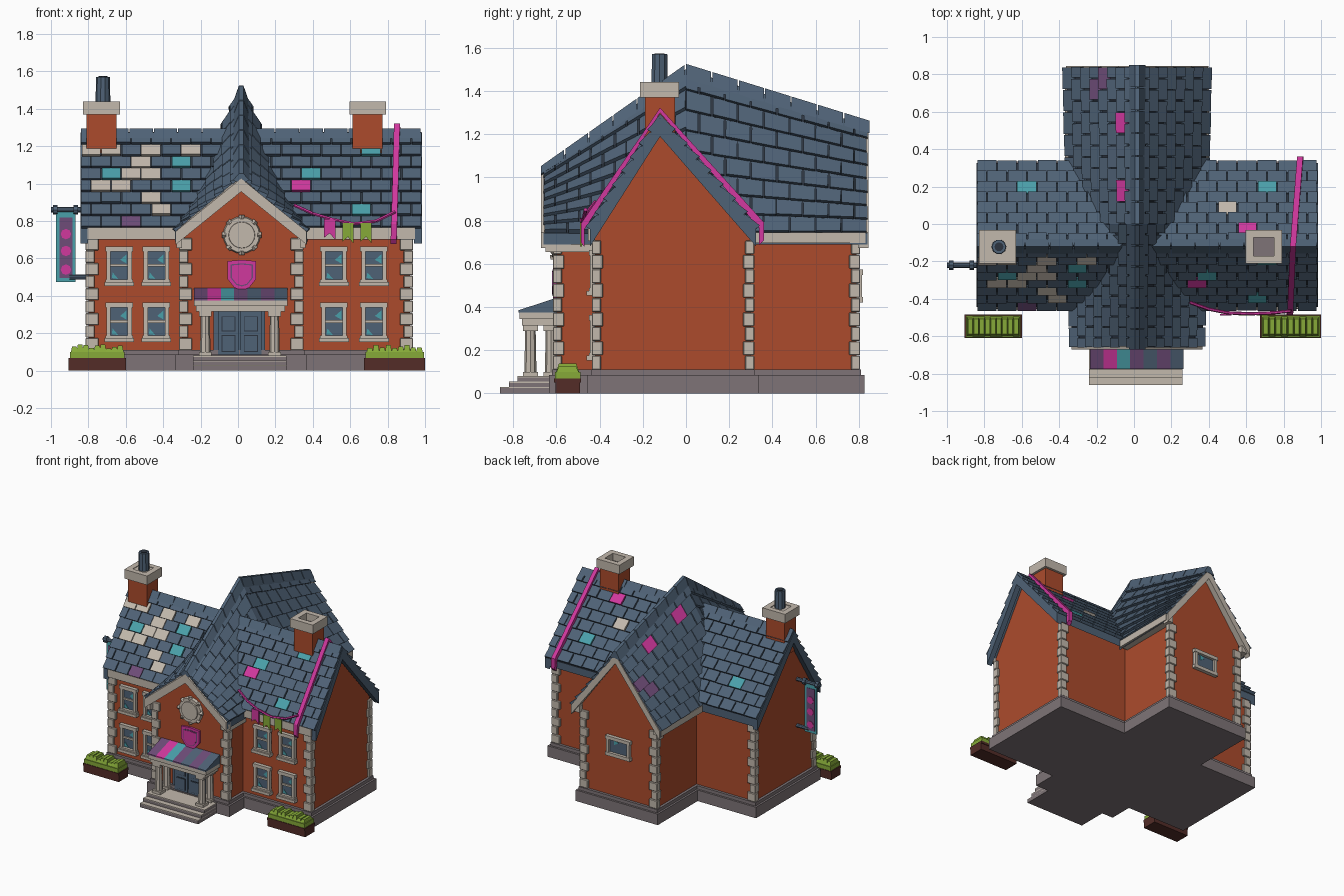
import bpy, bmesh, math, random
from mathutils import Vector as V

random.seed(7)
cube = bpy.data.objects.get("Cube")
if cube:
    bpy.data.objects.remove(cube)

# Palette
PALETTE = {"brick": "AC4B2C", "pale_stone": "C2B8AC", "grey_stone": "7E7477", "slate": "4F6276",
           "dark_slate": "2C343F", "pink": "D0389E", "teal": "4AA0AA", "green": "86AA38",
           "dark_wood": "532C27", "purple": "6E4C78"}
MATS = list(PALETTE)
for name, code in PALETTE.items():
    rgb = [int(code[i:i + 2], 16) / 255 for i in (0, 2, 4)]
    col = [c / 12.92 if c < 0.04 else ((c + 0.055) / 1.055) ** 2.4 for c in rgb] + [1]
    m = bpy.data.materials.new(name)
    m.use_nodes = True
    m.diffuse_color = col
    bsdf = m.node_tree.nodes["Principled BSDF"]
    bsdf.inputs["Base Color"].default_value = col
    bsdf.inputs["Roughness"].default_value = 0.8


class Part:
    """Collects lofted solids into one object."""
    def __init__(self, name):
        self.name, self.bm = name, bmesh.new()

    def loft(self, rings, mat):
        vs = [[self.bm.verts.new(p) for p in r] for r in rings]
        n = len(vs[0])
        faces = [self.bm.faces.new(vs[0]), self.bm.faces.new(vs[-1][::-1])]
        for a, b in zip(vs, vs[1:]):
            faces += [self.bm.faces.new((a[i], a[(i + 1) % n], b[(i + 1) % n], b[i])) for i in range(n)]
        for f in faces:
            f.material_index = MATS.index(mat)

    def box(self, x0, x1, y0, y1, z0, z1, mat):
        self.loft([[(x0, y0, z), (x1, y0, z), (x1, y1, z), (x0, y1, z)] for z in (z0, z1)], mat)

    def plate(self, pts, y0, y1, mat):
        """Outline in x and z, given depth in y."""
        self.loft([[(x, y, z) for x, z in pts] for y in (y0, y1)], mat)

    def rod(self, a, b, r0, r1, mat, sides=10):
        a, b = V(a), V(b)
        q = (b - a).to_track_quat('Z', 'Y')
        ang = [2 * math.pi * i / sides for i in range(sides)]
        self.loft([[c + q @ V((r * math.cos(t), r * math.sin(t), 0)) for t in ang]
                   for c, r in ((a, r0), (b, r1))], mat)

    def done(self, bevel=0):
        bmesh.ops.recalc_face_normals(self.bm, faces=self.bm.faces)
        me = bpy.data.meshes.new(self.name)
        self.bm.to_mesh(me)
        self.bm.free()
        for k in MATS:
            me.materials.append(bpy.data.materials[k])
        ob = bpy.data.objects.new(self.name, me)
        bpy.context.scene.collection.objects.link(ob)
        if bevel:
            mod = ob.modifiers.new("soft_edges", 'BEVEL')
            mod.width, mod.segments = bevel, 1


CX = 0.017                                   # wing centre line
X0, X1, Y0, Y1 = -0.80, 0.92, -0.42, 0.30    # main walls
WX0, WX1, WY0, WY1 = -0.30, 0.335, -0.60, 0.79   # wing walls
RX0, RX1 = -0.84, 0.98                       # main roof ends
EAVE, RIDGE, RY = 0.76, 1.27, -0.12
FE, BE = -0.445, 0.325
SECTIONS = [(-0.66, 0.35, 1.03), (0, 0.36, 1.495), (0.84, 0.38, 1.235)]   # y, half width, ridge
WE = 0.74


def wing_at(y):
    a, b = SECTIONS[:2] if y < 0 else SECTIONS[1:]
    t = (y - a[0]) / (b[0] - a[0])
    return [p + (q - p) * t for p, q in zip(a, b)][1:]


def steps_along(y0, y1, n=12):
    return [y0 * (1 - i / n) for i in range(n)] + [y1 * i / n for i in range(n + 1)]


def wing_ring(y, drop, lift=0.0):
    h, top = wing_at(y)
    pts = [(-h, WE), (0, top), (h, WE), (h, WE - drop), (0, top - drop), (-h, WE - drop)]
    return [(CX + x, y, z + lift) for x, z in pts]


def main_ring(x, drop, lift=0.0):
    pts = [(FE, EAVE), (RY, RIDGE), (BE, EAVE), (BE, EAVE - drop), (RY, RIDGE - drop), (FE, EAVE - drop)]
    return [(x, y, z + lift) for y, z in pts]


# Brick walls
p = Part("main_walls")
p.loft([[(x, Y0, 0.05), (x, Y1, 0.05), (x, Y1, 0.74), (x, RY, 1.22), (x, Y0, 0.76)] for x in (X0, X1)], "brick")
p.done()
p = Part("wing_walls")
rings = []
for y in steps_along(WY0, WY1):
    h, top = wing_at(y)
    side = WE + (top - WE) * (1 - 0.3175 / h) - 0.04
    rings.append([(WX0, y, 0.05), (WX1, y, 0.05), (WX1, y, side), (CX, y, top - 0.05), (WX0, y, side)])
p.loft(rings, "brick")
p.done()

# Plinth in two courses
p = Part("plinth")
for grow, z0, z1 in ((0.035, 0, 0.085), (0.02, 0.085, 0.11)):
    p.box(X0 - grow, X1 + grow, Y0 - grow, Y1 + grow, z0, z1, "grey_stone")
    p.box(WX0 - grow, WX1 + grow, WY0 - grow, WY1 + grow, z0, z1, "grey_stone")
p.done()

# Corner stones
p = Part("corner_stones")
corners = [(x, y, sx, sy) for xs, ys in (((X0, X1), (Y0, Y1)), ((WX0, WX1), (WY0, WY1)))
           for x, sx in zip(xs, (-1, 1)) for y, sy in zip(ys, (-1, 1))]
for x, y, sx, sy in corners:
    n = 9
    for i in range(n):
        a, b = ((0.055, 0.026), (0.034, 0.036))[i % 2]
        z = 0.11 + i * 0.6 / n
        xs = sorted((x + sx * 0.016, x - sx * a))
        ys = sorted((y + sy * 0.016, y - sy * b))
        p.box(*xs, *ys, z, z + 0.6 / n - 0.002, "pale_stone")
p.done(0.004)

# Eave trim
p = Part("eave_trim")
for a, b in ((RX0 + .035, WX0), (WX1, RX1 - .035)):
    p.box(a, b, FE - .008, Y0, 0.705, 0.765, "pale_stone")
for x, s in ((WX0, -1), (WX1, 1)):
    p.box(*sorted((x, CX + s * 0.385)), BE, 0.83, 0.695, 0.745, "pale_stone")
    p.box(*sorted((x, CX + s * 0.345)), -0.65, Y0, 0.655, 0.70, "pale_stone")
p.done()

# Roof shells with dark underlay, gable boards and ridge caps
p = Part("main_roof")
p.loft([main_ring(x, 0.06) for x in (RX0, RX1)], "slate")
p.loft([main_ring(x, 0.01, 0.003) for x in (RX0, RX1)], "dark_slate")
for x in (RX0, RX1 - 0.035):
    p.loft([main_ring(x - .003, 0.085, .004), main_ring(x + 0.038, 0.085, .004)], "slate")
p.done()
p = Part("wing_roof")
ys = steps_along(SECTIONS[0][0], SECTIONS[2][0])
p.loft([wing_ring(y, 0.05) for y in ys], "slate")
p.loft([wing_ring(y, 0.01, 0.003) for y in ys], "dark_slate")
p.done()
p = Part("gable_boards")
for y in (-0.645, 0.82):
    p.loft([wing_ring(y - 0.025, 0.07, 0.004), wing_ring(y + 0.025, 0.07, 0.004)], "pale_stone")
p.done()
p = Part("ridge_caps")
cuts = [-0.67 + 0.67 * i / 6 for i in range(7)] + [0.855 * i / 7 for i in range(1, 8)]
for a, b in zip(cuts, cuts[1:]):
    ring = []
    for y in (a, b - 0.006):
        h, top = wing_at(y)
        z, e = top + 0.03, 0.045 * (top - WE) / h
        ring.append([(CX - .045, y, z - e), (CX - .012, y, z), (CX + .012, y, z), (CX + .045, y, z - e), (CX, y, z - .05)])
    p.loft(ring, "slate")
n = 14
for i in range(n):
    x = RX0 + (RX1 - RX0) * i / n
    p.loft([[(k, RY - .04, RIDGE - .03), (k, RY, RIDGE + .025), (k, RY + .04, RIDGE - .02)]
            for k in (x, x + (RX1 - RX0) / n - .005)], "slate")
p.done()


# Overlapping slates on a four-cornered slope; spots are (x or y, z, colour) of odd slates
def slates(part, corners, rows, cols, axis, spots):
    e0, e1, r0, r1 = map(V, corners)
    nrm = (e1 - e0).cross(r0 - e0).normalized()
    nrm = -nrm if nrm.z < 0 else nrm
    at = lambda u, v: e0.lerp(e1, u).lerp(r0.lerp(r1, u), v)
    for r in range(rows):
        for c in range(-(r % 2), cols):
            u0 = max(0, (c + 0.5 * (r % 2) + 0.06 * random.random()) / cols)
            u1 = min(1, (c + 0.97 + 0.5 * (r % 2)) / cols)
            if u1 - u0 < 0.01:
                continue
            v0, v1 = (r + 0.05 * random.random()) / rows, (r + 0.99) / rows
            q = [at(u0, v0), at(u1, v0), at(u1, v1), at(u0, v1)]
            mid, half = at((u0 + u1) / 2, (v0 + v1) / 2), (q[1] - q[0]).length / 2
            rise = (q[3].z - q[0].z) / 2
            mat = "slate"
            for s, z, colour in spots:
                if abs(mid[axis] - s) <= half and abs(mid.z - z) <= rise:
                    mat = colour
            part.loft([q, [a + nrm * k for a, k in zip(q, (0.024, 0.024, 0.008, 0.008))]], mat)


FRONT = [(x, z, "pale_stone") for x, z in (
    (-0.77, 1.2), (-0.66, 1.2), (-0.51, 1.2), (-0.42, 1.15), (-0.55, 1.12), (-0.28, 1.17), (-0.62, 1.05),
    (-0.5, 1.02), (-0.73, 0.96), (-0.6, 0.97), (-0.48, 0.9), (-0.38, 0.85), (-0.68, 0.85))]
FRONT += [(-0.41, 1.03, "pink"), (0.37, 0.96, "pink"), (-0.29, 1.12, "teal"), (-0.72, 1.03, "teal"),
          (-0.35, 0.97, "teal"), (0.73, 1.17, "teal"), (0.42, 1.04, "teal"), (0.68, 0.83, "teal"), (-0.57, 0.79, "purple")]
BACK = [(0.53, 1.07, "pale_stone"), (0.72, 0.95, "teal"), (-0.55, 0.95, "teal"), (0.62, 1.15, "pink")]
p = Part("main_slates")
for y, spots in ((FE, FRONT), (BE, BACK)):
    slates(p, [(x, k, z) for k, z in ((y, EAVE), (RY, RIDGE)) for x in (RX0, RX1)], 8, 17, 0, spots)
p.done()
p = Part("wing_slates")
SIDES = ((-1, [(0.76, 1.0, "purple"), (0.52, 1.2, "pink"), (0.19, 1.32, "pink")]),
         (1, [(0.15, 1.36, "purple")]))
for s, spots in SIDES:
    for (ya, ha, ta), (yb, hb, tb), cols in zip(SECTIONS, SECTIONS[1:], (6, 7)):
        slates(p, [(CX + s * ha, ya, WE), (CX + s * hb, yb, WE), (CX, ya, ta), (CX, yb, tb)], 8, cols, 1, spots)
p.done()

# Chimneys, one with a pot and one open
p = Part("chimneys")
for x in (-0.73, 0.693):
    p.box(x - .08, x + .08, -0.19, -0.05, 1.1, 1.38, "brick")
    p.box(x - .06, x + .06, -0.18, -0.06, 1.37, 1.385, "grey_stone")
    for s in (-1, 1):
        p.box(*sorted((x + s * .098, x + s * .055)), -0.212, -0.032, 1.37, 1.44, "pale_stone")
        p.box(x - .056, x + .056, *sorted((-.122 + s * .09, -.122 + s * .05)), 1.37, 1.44, "pale_stone")
p.box(-0.79, -0.67, -0.18, -0.06, 1.37, 1.435, "pale_stone")
p.rod((-0.722, -0.122, 1.42), (-0.722, -0.122, 1.57), 0.04, 0.037, "slate")
p.rod((-0.722, -0.122, 1.57), (-0.722, -0.122, 1.574), 0.024, 0.024, "dark_slate")
p.done()


# Windows
def window(p, x, z0, z1, w, y, s):
    """s is -1 for a sash in a front wall and 1 for a plain light in a back wall."""
    d = lambda k: sorted((y, y + s * k))
    h, m, t = w / 2, (z0 + z1) / 2, 0.022
    p.box(x - h, x + h, *d(0.006), z0, z1, "slate")
    for k in (-1, 1):
        p.box(*sorted((x + k * h, x + k * (h - t))), *d(0.025), z0, z1, "pale_stone")
    p.box(x - h - .006, x + h + .006, *d(0.028), z1 - t, z1 + .004, "pale_stone")
    p.box(x - h - .006, x + h + .006, *d(0.028), z0 - .004, z0 + t, "pale_stone")
    p.plate([(x + .04, m + .01), (x + .04, m + .06), (x + .005, m + .03)], *d(0.009), "teal")
    if s < 0:
        p.box(x - h - .012, x + h + .012, *d(0.04), z0 - .012, z0 + .01, "pale_stone")
        p.box(x - h, x + h, *d(0.016), m - .007, m + .007, "pale_stone")
        p.plate([(x - .04, z0 + .03), (x - .005, z0 + .025), (x - .035, z0 + .06)], *d(0.009), "teal")


p = Part("windows")
for x in (-0.635, -0.437, 0.513, 0.727):
    for z in (0.165, 0.465):
        window(p, x, z, z + 0.195, 0.135, Y0, -1)
window(p, CX, 0.425, 0.57, 0.2, WY1, 1)
p.done()

# Double door
p = Part("door")
p.box(-0.13, 0.145, -0.615, WY0, 0.07, 0.33, "slate")
for x in (-0.108, 0.012):
    p.box(x, x + 0.114, -0.625, WY0, 0.08, 0.32, "slate")
    for z, h in ((0.10, 0.09), (0.21, 0.08)):
        p.box(x + .02, x + .094, -0.628, -0.62, z, z + h, "dark_slate")
        p.box(x + .024, x + .09, -0.632, -0.62, z + .004, z + h - .004, "slate")
p.done()

# Porch steps, columns, lintel and striped canopy
p = Part("porch")
for y, z in ((-0.86, 0.03), (-0.82, 0.055), (-0.78, 0.08)):
    p.box(-0.24, 0.26, y, -0.6, z - 0.03, z - 0.006, "grey_stone")
    p.box(-0.24, 0.26, y, -0.6, z - 0.006, z, "pale_stone")
for x in (-0.175, 0.195):
    for y in (-0.72, -0.625):
        p.box(x - .034, x + .034, y - .034, y + .034, 0.08, 0.10, "pale_stone")
        p.rod((x, y, 0.10), (x, y, 0.31), 0.028, 0.024, "pale_stone", 8)
        p.box(x - .034, x + .034, y - .034, y + .034, 0.29, 0.315, "pale_stone")
p.box(-0.225, 0.25, -0.76, -0.6, 0.315, 0.35, "pale_stone")
p.box(-0.235, 0.265, -0.77, -0.6, 0.345, 0.378, "pale_stone")
stripes = ["purple", "pink", "teal", "purple", "slate", "purple", "slate"]
for i, c in enumerate(stripes):
    x = -0.235 + 0.0715 * i
    p.loft([[(k, -0.775, 0.375), (k, -0.6, 0.375), (k, -0.6, 0.442), (k, -0.775, 0.385)] for k in (x, x + 0.0715)], c)
p.done()

# Round gable panel and shield
p = Part("round_panel")
for r, d in ((0.1, 0.02), (0.075, 0.028)):
    p.rod((0.02, WY0, 0.725), (0.02, WY0 - d, 0.725), r, r - .006, "pale_stone", 20)
for i in range(8):
    t = math.pi * i / 4
    c, s = math.cos(t), math.sin(t)
    p.rod((0.02 + .085 * c, -0.612, 0.725 + .085 * s), (0.02 + .106 * c, -0.612, 0.725 + .106 * s), .018, .015, "pale_stone", 4)
p.done()
p = Part("wall_shield")
outline = [(-1, 1), (0, 1.1), (1, 1), (1, -0.3), (0.5, -0.95), (0, -1.1), (-0.5, -0.95), (-1, -0.3)]
for k, d, c in ((0.077, 0.015, "pink"), (0.059, 0.018, "purple"), (0.053, 0.021, "pink")):
    p.plate([(0.02 + x * k, 0.512 + z * k * 0.95) for x, z in outline], WY0 - d, WY0, c)
p.done()

# Planters
p = Part("planters")
for x0, x1 in ((-0.905, -0.6), (0.675, 1.0)):
    p.box(x0, x1, -0.605, -0.49, 0, 0.05, "dark_wood")
    p.box(x0, x1, -0.61, -0.485, 0.05, 0.068, "dark_wood")
    p.box(x0 + .006, x1 - .006, -0.606, -0.489, 0.06, 0.1, "green")
    for i in range(9):
        x = x0 + .03 + (x1 - x0 - .06) * i / 8
        p.loft([[(x + k * w, y, z) for k in (-1, 1) for y in (-.548 - k * d, -.548 + k * d)] for w, d, z in
                ((.02, .056, .09), (.012, .04, random.uniform(.118, .14)))], "green")
p.done()

# Hanging banner on the side wall
p = Part("side_banner")
for x0, z in ((-1, 0.86), (-0.9, 0.50)):
    p.rod((x0, -0.22, z), (X0, -0.22, z), 0.014, 0.014, "slate", 8)
for x in (-0.99, -0.88):
    p.rod((x, -0.22, 0.86), (x + .025, -0.22, 0.86), 0.025, 0.025, "slate", 8)
p.box(-0.972, -0.868, -0.225, -0.215, 0.475, 0.86, "teal")
p.box(-0.955, -0.885, -0.228, -0.212, 0.495, 0.82, "purple")
for z in (0.54, 0.64, 0.73):
    p.rod((-0.92, -0.231, z), (-0.92, -0.209, z), .028, .028, "pink", 8)
p.done()

# Ribbon over the roof, and garland with flags
p = Part("roof_ribbon")
path = [(0.832, -0.487, 0.70), (0.835, -0.487, 0.785), (0.85, RY, 1.322), (0.888, 0.362, 0.79), (0.89, 0.362, 0.71)]
p.loft([[(x + k, RY + (y - RY) * f, z - d) for k, f, d in ((-.016, 1, 0), (.016, 1, 0), (.016, .95, .024), (-.016, .95, .024))]
        for x, y, z in path], "pink")
p.done()
p = Part("garland")
line = [(0.30, -0.42, 0.885), (0.40, -0.455, 0.84), (0.50, -0.475, 0.81), (0.62, -0.48, 0.785), (0.74, -0.475, 0.80), (0.84, -0.465, 0.85)]
for a, b in zip(line, line[1:]):
    p.rod(a, b, 0.009, 0.009, "pink", 6)
for x, c, z in ((0.49, "pink", 0.81), (0.588, "green", 0.79), (0.685, "green", 0.79)):
    p.plate([(x - .03, z), (x + .03, z), (x + .03, z - .11), (x, z - .075), (x - .03, z - .10)], -0.49, -0.482, c)
p.done()
